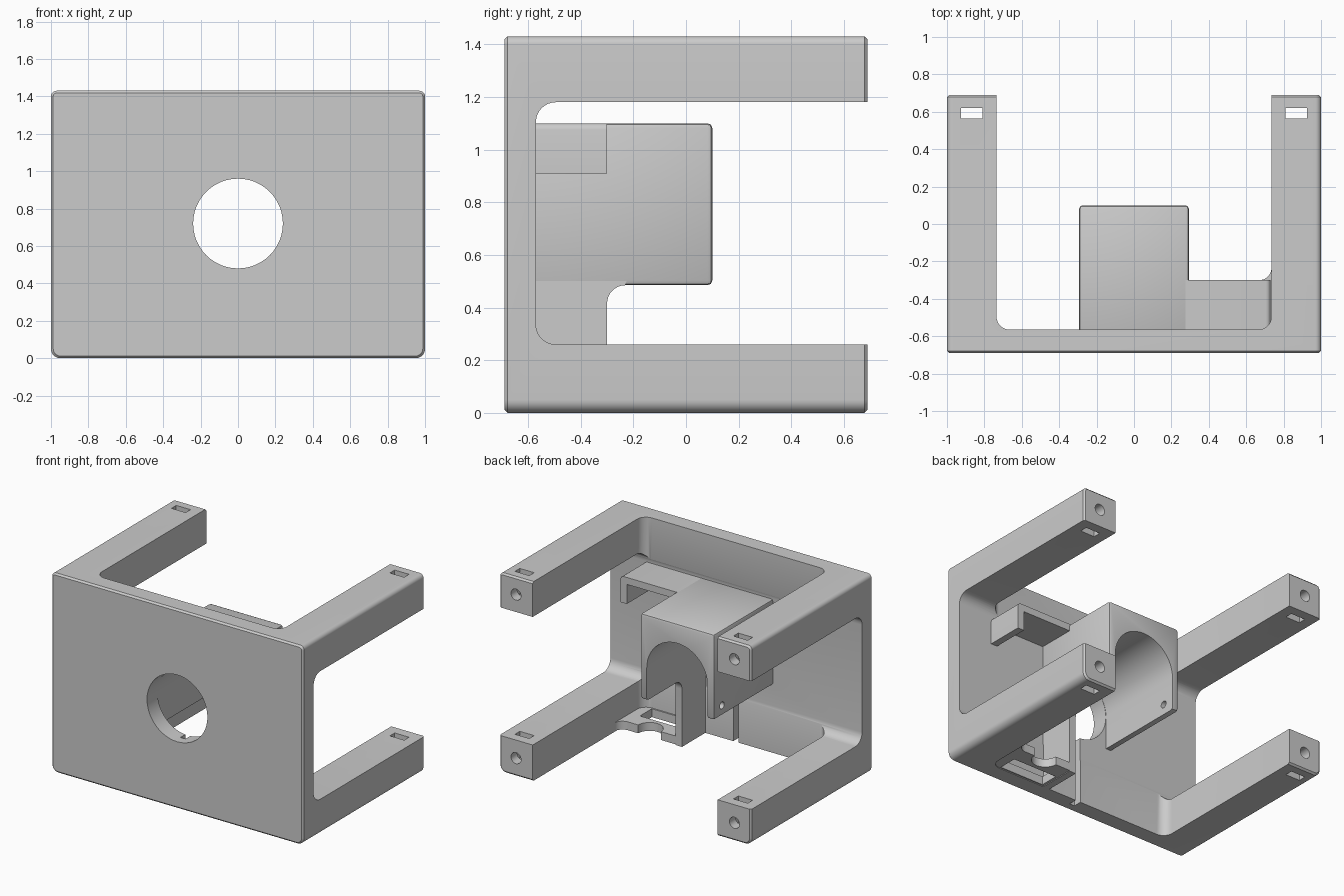
import bpy, bmesh
from math import sin, cos, pi, radians
from mathutils import Vector

if "Cube" in bpy.data.objects:
    bpy.data.objects.remove(bpy.data.objects["Cube"])

grey = bpy.data.materials.new("plain_grey")
grey.use_nodes = True
colour = (0.6, 0.6, 0.6, 1)
grey.diffuse_color = colour
grey.node_tree.nodes["Principled BSDF"].inputs["Base Color"].default_value = colour


def prism(name, outline, axis, lo, hi):
    """Extrude a 2D outline along an axis; outline uses the other two axes in order."""
    bm = bmesh.new()
    verts = []
    for p in outline:
        co = list(p)
        co.insert(axis, lo)
        verts.append(bm.verts.new(co))
    face = bm.faces.new(verts)
    shift = Vector((0, 0, 0))
    shift[axis] = hi - lo
    new = bmesh.ops.extrude_face_region(bm, geom=[face])["geom"]
    bmesh.ops.translate(bm, vec=shift, verts=[g for g in new if isinstance(g, bmesh.types.BMVert)])
    bmesh.ops.recalc_face_normals(bm, faces=bm.faces)
    mesh = bpy.data.meshes.new(name)
    bm.to_mesh(mesh)
    bm.free()
    mesh.materials.append(grey)
    obj = bpy.data.objects.new(name, mesh)
    bpy.context.collection.objects.link(obj)
    return obj


def rect(a, b, c, d):
    return [(a, c), (b, c), (b, d), (a, d)]


def arc(cx, cy, r, start, end, n=8):
    angles = [radians(start + (end - start) * i / n) for i in range(n + 1)]
    return [(cx + r * cos(t), cy + r * sin(t)) for t in angles]


def rounded(a, b, c, d, r):
    return (arc(a + r, c + r, r, 180, 270) + arc(b - r, c + r, r, 270, 360)
            + arc(b - r, d - r, r, 0, 90) + arc(a + r, d - r, r, 90, 180))


def box(name, x, y, z):
    return prism(name, rect(*x, *y), 2, *z)


def apply(obj, mod):
    bpy.context.view_layer.objects.active = obj
    bpy.ops.object.modifier_apply(modifier=mod.name)


def cut(obj, *cutters):
    for c in cutters:
        mod = obj.modifiers.new("cut", "BOOLEAN")
        mod.operation, mod.solver, mod.object = "DIFFERENCE", "EXACT", c
        apply(obj, mod)
        bpy.data.objects.remove(c)


def soften(obj, width, segments=2):
    mod = obj.modifiers.new("soft", "BEVEL")
    mod.width, mod.segments, mod.limit_method = width, segments, "ANGLE"
    mod.angle_limit = radians(40)
    apply(obj, mod)


def circle(cx, cy, r, n=48):
    return arc(cx, cy, r, 0, 360 * (n - 1) / n, n - 1)


TOP, BACK, INNER = 1.43, 0.69, -0.565

# Frame: front plate with four arms, carved from one rounded block
outer = (arc(-0.95, 0.05, 0.05, 180, 270) + arc(0.95, 0.05, 0.05, 270, 360)
         + arc(0.97, TOP - 0.03, 0.03, 0, 90) + arc(-0.97, TOP - 0.03, 0.03, 90, 180))
frame = prism("frame", outer, 1, -BACK, BACK)
mod = frame.modifiers.new("front_edge", "BEVEL")
mod.width, mod.segments, mod.limit_method = 0.012, 1, "ANGLE"
apply(frame, mod)
cut(frame,
    prism("middle", rounded(-0.735, 0.735, INNER, 2, 0.07), 2, -1, 2),
    prism("window", rounded(INNER - 0.005, 2, 0.26, 1.18, 0.075), 0, -2, 2),
    prism("lens_hole", circle(0, 0.72, 0.24), 1, -1, 0),
    box("groove", (-0.02, 0.02), (INNER - 0.06, 0), (-0.1, 0.6)))
# Nut slots and screw holes in the arms
for side in (-1, 1):
    x = 0.868 * side
    cut(frame, box("slot", (x - 0.057, x + 0.057), (0.565, 0.62), (-1, 2)))
    for z in (0.13, 1.305):
        cut(frame, prism("screw", circle(x, z, 0.04, 20), 1, 0.42, 1))

# Arched housing behind the round opening
housing = box("housing", (-0.293, 0.293), (-0.62, 0.1), (0.485, 1.1))
soften(housing, 0.018)
channel = arc(0, 0.72, 0.242, 0, 180, 24) + [(-0.242, 0.2), (0.242, 0.2)]
cut(housing,
    prism("channel", channel, 1, -1, 1),
    prism("pin_hole", circle(0.01, 0.56, 0.025, 20), 0, -0.5, 0))

# Housing wall that runs down to the floor on the left
wall_outline = ([(-0.6, 0), (-0.3, 0)] + arc(-0.23, 0.415, 0.07, 180, 90)
                + [(-0.2, 0.6), (-0.6, 0.6)])
wall = prism("lower_wall", wall_outline, 0, 0.242, 0.292)

# Hooked bracket beside the housing
hook = [(0.25, 1.1), (0.25, 1.05), (0.68, 1.05), (0.68, 0.91), (0.73, 0.91)] + arc(0.705, 1.075, 0.025, 0, 90, 4)
bracket = prism("hook_bracket", hook, 1, -0.6, -0.3)

# Scalloped floor shelf blending into the arm
shelf_outline = ([(0.27, -0.6), (0.78, -0.6), (0.78, -0.235)]
                 + arc(0.67, -0.235, 0.065, 0, -90)
                 + arc(0.5, -0.3, 0.09, 0, -180, 12) + [(0.27, -0.3)])
shelf = prism("floor_shelf", shelf_outline, 2, 0.005, 0.065)
cut(shelf, box("shelf_opening", (0.31, 0.66), (INNER + 0.01, -0.42), (-1, 1)))

for obj in (frame, housing, wall, bracket, shelf):
    bpy.ops.object.select_all(action="DESELECT")
    obj.select_set(True)
    bpy.context.view_layer.objects.active = obj
    bpy.ops.object.shade_smooth_by_angle(angle=radians(30))
